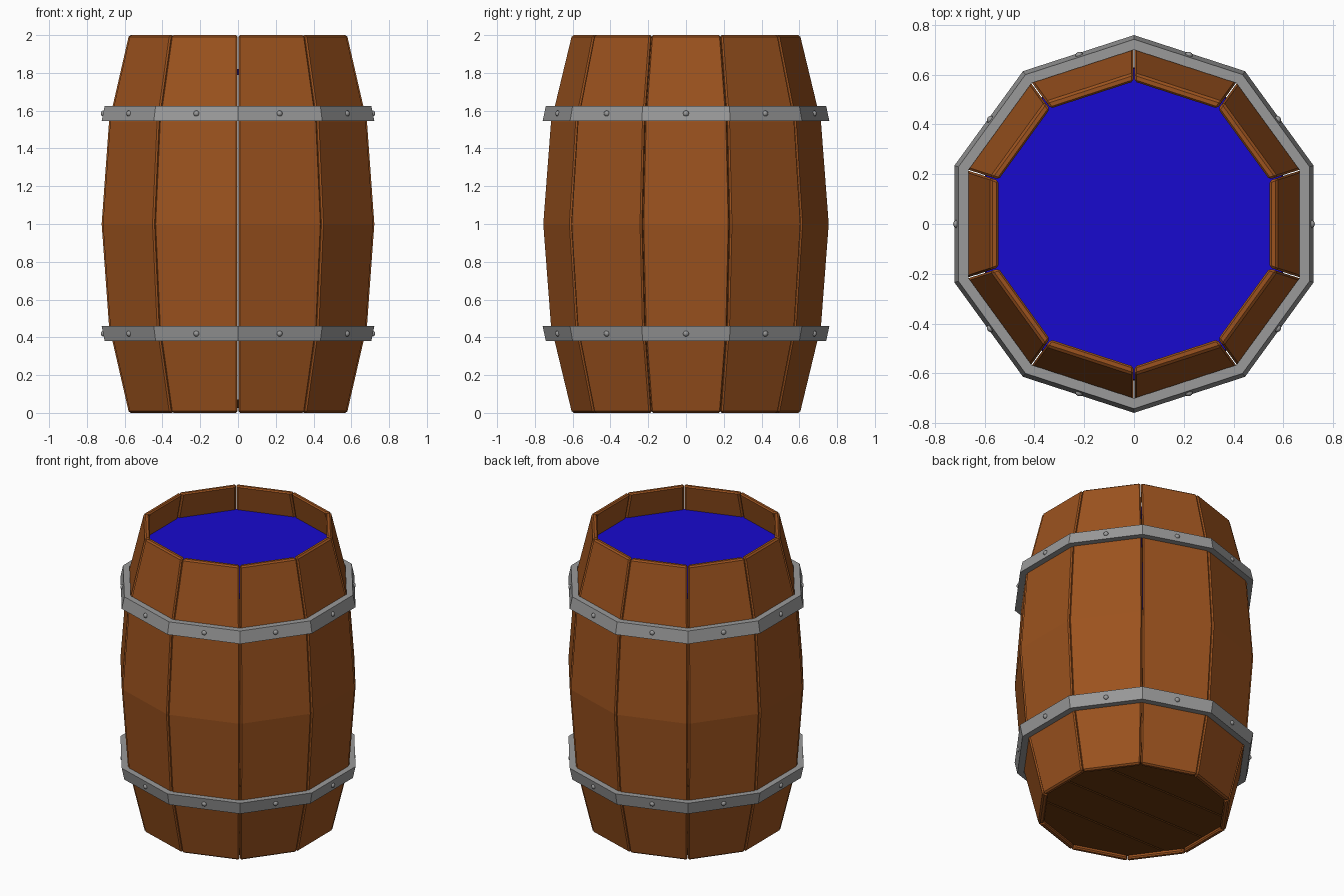
import bpy, bmesh
from math import sin, cos, pi, radians
from mathutils import Matrix

if "Cube" in bpy.data.objects:
    bpy.data.objects.remove(bpy.data.objects["Cube"])

N = 10
HALF = pi / N
WALL = 0.036


def material(name, rgb):
    m = bpy.data.materials.new(name)
    m.diffuse_color = (*rgb, 1)
    m.use_nodes = True
    m.node_tree.nodes["Principled BSDF"].inputs["Base Color"].default_value = m.diffuse_color
    return m


wood = material("wood", (0.33, 0.085, 0.013))
dark_wood = material("dark_wood", (0.15, 0.04, 0.004))
metal = material("metal", (0.32, 0.32, 0.32))
blue = material("liquid_blue", (0.009, 0.003, 0.62))


def finish(bm, name, mat, bevel=0):
    bmesh.ops.recalc_face_normals(bm, faces=bm.faces)
    me = bpy.data.meshes.new(name)
    bm.to_mesh(me)
    bm.free()
    me.materials.append(mat)
    ob = bpy.data.objects.new(name, me)
    bpy.context.collection.objects.link(ob)
    if bevel:
        mod = ob.modifiers.new("bevel", 'BEVEL')
        mod.width = bevel
        mod.segments = 1
        mod.limit_method = 'ANGLE'
        mod.angle_limit = radians(40)
    return ob


def loft(bm, rings, closed=False):
    """Skin a list of equal point rings; cap the ends unless closed."""
    vs = [[bm.verts.new(p) for p in r] for r in rings]
    n = len(vs[0])
    pairs = list(zip(vs, vs[1:])) + ([(vs[-1], vs[0])] if closed else [])
    for a, b in pairs:
        for i in range(n):
            j = (i + 1) % n
            bm.faces.new((a[i], a[j], b[j], b[i]))
    if not closed:
        bm.faces.new(vs[0])
        bm.faces.new(vs[-1])


def decagon(r, z):
    return [(r * cos(HALF * (2 * i + 1)), r * sin(HALF * (2 * i + 1)), z) for i in range(N)]


# Staves: bent boards with bevelled edges, one per side
PROFILE = [(0, 0.607), (0.46, 0.718), (1, 0.759), (1.54, 0.718), (2, 0.607)]
for k in range(N):
    rings = []
    for z, r in PROFILE:
        q = r - WALL
        ow, iw = r * sin(HALF) - 0.002, q * sin(HALF) - 0.002
        ox, ix = r * cos(HALF), q * cos(HALF)
        rings.append([(ix, -iw, z), (ox, -ow, z), (ox, ow, z), (ix, iw, z)])
    bm = bmesh.new()
    loft(bm, rings)
    bm.transform(Matrix.Rotation(2 * HALF * k, 4, 'Z'))
    finish(bm, f"stave_{k + 1}", wood, 0.009)

# Hoops: flat bands leaning with the barrel, plus a rivet on each side
for name, z_end, z_mid in (("lower", 0.38, 0.46), ("upper", 1.625, 1.545)):
    bm = bmesh.new()
    loft(bm, [decagon(0.700, z_end), decagon(0.742, z_end),
              decagon(0.759, z_mid), decagon(0.710, z_mid)], closed=True)
    finish(bm, f"{name}_hoop", metal)

    bm = bmesh.new()
    zc = (z_end + z_mid) / 2
    for k in range(N):
        m = (Matrix.Rotation(2 * HALF * k, 4, 'Z')
             @ Matrix.Translation((0.714, 0, zc))
             @ Matrix.Rotation(pi / 2, 4, 'Y')
             @ Matrix.Diagonal((1, 1, 0.8, 1)))
        bmesh.ops.create_uvsphere(bm, u_segments=10, v_segments=6, radius=0.016, matrix=m)
    rivets = finish(bm, f"{name}_hoop_rivets", metal)
    for p in rivets.data.polygons:
        p.use_smooth = True

# Bottom: planks running along x, trimmed to the ten-sided outline
EDGES = [-0.7, -0.28, 0, 0.28, 0.7]
for k, (y0, y1) in enumerate(zip(EDGES, EDGES[1:])):
    bm = bmesh.new()
    loft(bm, [decagon(0.59, 0.025), decagon(0.59, 0.07)])
    for y, n in ((y0, -1), (y1, 1)):
        bmesh.ops.bisect_plane(bm, geom=bm.verts[:] + bm.edges[:] + bm.faces[:],
                               plane_co=(0, y, 0), plane_no=(0, n, 0), clear_outer=True)
        bmesh.ops.holes_fill(bm, edges=[e for e in bm.edges if e.is_boundary])
    finish(bm, f"bottom_plank_{k + 1}", dark_wood, 0.006)

# Liquid surface just below the rim
bm = bmesh.new()
loft(bm, [decagon(0.63, 1.79), decagon(0.625, 1.82)])
finish(bm, "liquid", blue)
